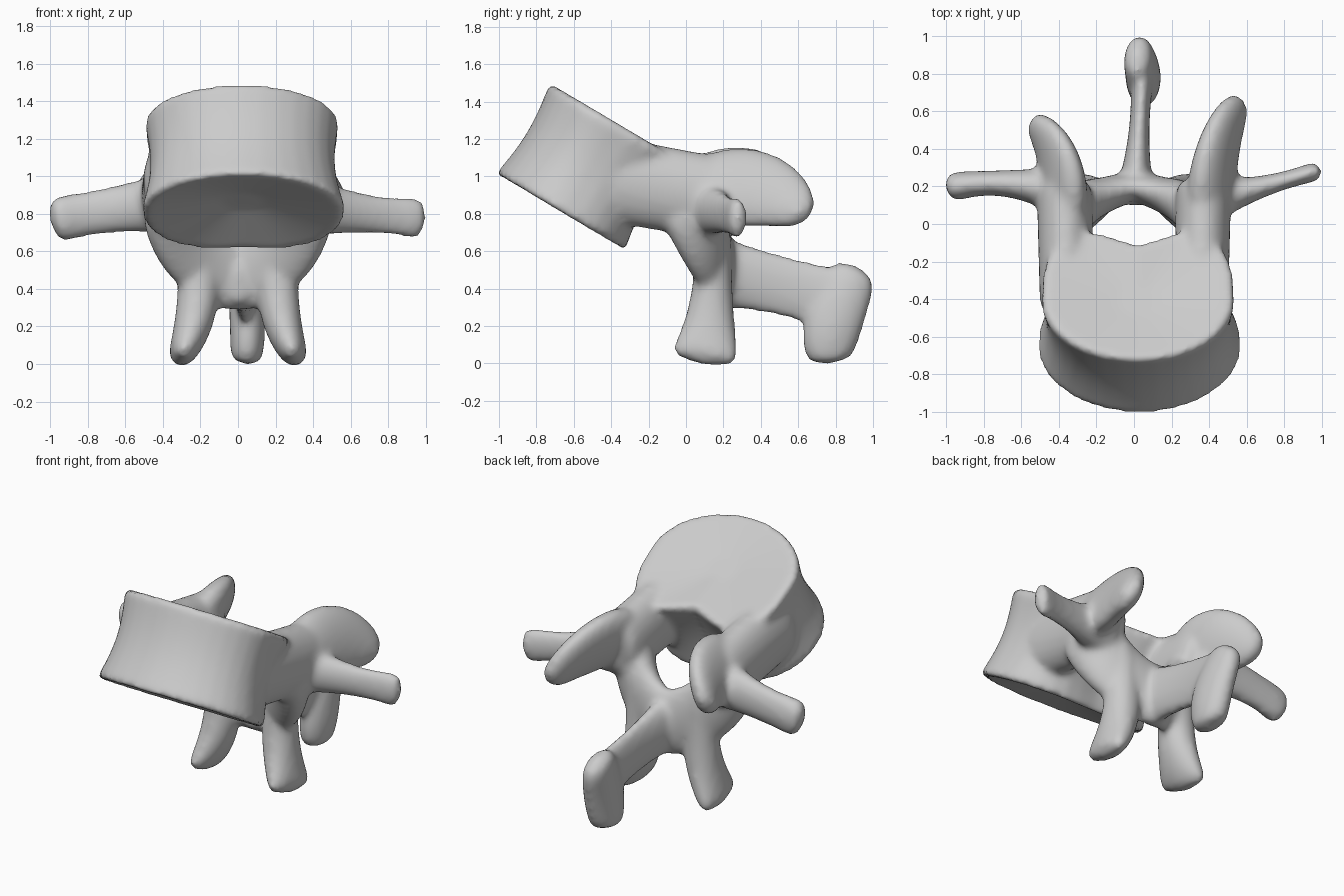
import bpy, bmesh, math
from mathutils import Vector

cube = bpy.data.objects.get("Cube")
if cube:
    bpy.data.objects.remove(cube, do_unlink=True)

SIDES = 32
STEPS = 24
ANGLES = [math.tau * k / SIDES for k in range(SIDES)]
ACROSS, BACK, UP = Vector((1, 0, 0)), Vector((0, 1, 0)), Vector((0, 0, 1))
bm = bmesh.new()


def skin(rings):
    """Closed surface through a list of equal-length rings."""
    rows = [[bm.verts.new(point) for point in ring] for ring in rings]
    for lower, upper in zip(rows, rows[1:]):
        for i in range(SIDES):
            bm.faces.new((lower[i - 1], lower[i], upper[i], upper[i - 1]))
    bm.faces.new(rows[0][::-1])
    bm.faces.new(rows[-1])


def blend(controls, u):
    """Bezier value of any number of control stations."""
    while len(controls) > 1:
        controls = [[p + (q - p) * u for p, q in zip(first, second)]
                    for first, second in zip(controls, controls[1:])]
    return controls[0]


def limb(wide, *controls):
    """Round-ended elliptical tube; a station is x, y, z, radius along wide, radius across."""
    rings = []
    for step in range(STEPS + 1):
        u = step / STEPS
        x, y, z, broad, thin = blend(controls, u)
        ahead = Vector(blend(controls, u + 0.01)[:3])
        behind = Vector(blend(controls, u - 0.01)[:3])
        tangent = (ahead - behind).normalized()
        side = (wide - tangent * wide.dot(tangent)).normalized()
        normal = tangent.cross(side)
        fullness = max(0.1, math.sqrt(1 - abs(2 * u - 1) ** 12))
        rings.append([Vector((x, y, z)) + fullness * (side * broad * math.cos(angle) + normal * thin * math.sin(angle))
                      for angle in ANGLES])
    skin(rings)


def pair(wide, *controls):
    """A limb on each side."""
    limb(wide, *controls)
    limb(wide, *[(-x, *rest) for x, *rest in controls])


# Vertebral body: kidney outline lofted along the tilted axis
depth = Vector((0, 0.86, -0.51))
axis = Vector((0, 0.51, 0.86))
low, high = Vector((0.03, -0.67, 0.8)), Vector((0.02, -0.4, 1.31))


def body_ring(t, scale, sink):
    centre = low.lerp(high, t) + axis * sink
    half_width = 0.55 - 0.03 * t
    ring = []
    for angle in ANGLES:
        x, s = math.cos(angle), math.sin(angle)
        if s > 0:
            # squarer back with a hollow for the canal
            square = 0.85 - 0.2 * t
            x = math.copysign(abs(x) ** square, x)
            hollow = (0.04 + 0.09 * t) * math.exp(-(x * half_width / 0.2) ** 2)
            s = (0.43 + 0.05 * t) * s ** square - hollow
        else:
            s *= 0.41 - 0.03 * t
        ring.append(centre + scale * (ACROSS * x * half_width + depth * s))
    return ring


# dished end plates with a waisted wall between them
plate = (0.2, 0.4, 0.6, 0.8, 0.95)
lower_plate = [body_ring(0, scale, 0.1 * (1 - scale)) for scale in plate]
wall = [body_ring(step / STEPS, 1 - 0.08 * math.sin(math.pi * step / STEPS), 0)
        for step in range(1, STEPS)]
upper_plate = [body_ring(1, scale, 0.05 * (scale - 1)) for scale in reversed(plate)]
skin(lower_plate + wall + upper_plate)

# Pedicles
pair(UP, (0.36, -0.5, 1, 0.23, 0.14), (0.37, 0.25, 0.87, 0.22, 0.15))

# Laminae: two halves of the arch behind the canal
pair(UP, (0.38, 0, 0.9, 0.18, 0.14), (0.3, 0.15, 0.5, 0.2, 0.1), (-0.1, 0.22, 0.48, 0.22, 0.07))

# Superior articular processes, leaning inwards at the top
limb(Vector((-0.4, 0, 1)), (0.4, 0, 0.9, 0.15, 0.12), (0.4, 0.4, 1.03, 0.32, 0.1), (0.57, 0.65, 0.77, 0.08, 0.06))
limb(Vector((0.4, 0, 1)), (-0.38, 0, 0.9, 0.15, 0.12), (-0.34, 0.36, 1.03, 0.32, 0.1), (-0.54, 0.54, 0.83, 0.08, 0.06))

# Transverse processes
limb(UP, (0.3, 0.1, 0.84, 0.18, 0.16), (0.7, 0.2, 0.8, 0.06, 0.01), (1, 0.29, 0.77, 0.12, 0.06))
limb(UP, (-0.3, 0.15, 0.86, 0.18, 0.16), (-0.7, 0.26, 0.83, 0.09, 0.02), (-1, 0.19, 0.76, 0.13, 0.09))

# Inferior articular processes
pair(BACK, (0.25, 0.14, 0.8, 0.1, 0.08), (0.14, 0.16, 0.3, 0.08, 0.15), (0.33, 0.09, 0, 0.2, 0.06))

# Spinous process: thin blade and thick upright end
limb(UP, (0, 0.1, 0.5, 0.2, 0.12), (0.03, 0.5, 0.43, 0.13, 0.01), (0.05, 0.9, 0.31, 0.18, 0.08))
limb(BACK, (0.04, 0.77, 0, 0.11, 0.08), (0.07, 0.74, 0.2, 0.2, 0.11), (0.01, 0.92, 0.52, 0.12, 0.07))

# Fuse the parts into one smooth bone
bmesh.ops.recalc_face_normals(bm, faces=bm.faces)
mesh = bpy.data.meshes.new("vertebra")
bm.to_mesh(mesh)
bm.free()
bone = bpy.data.objects.new("vertebra", mesh)
bpy.context.collection.objects.link(bone)

fuse = bone.modifiers.new("fuse", "REMESH")
fuse.mode = "VOXEL"
fuse.voxel_size = 0.02
fuse.use_smooth_shade = True
soften = bone.modifiers.new("soften", "SMOOTH")
soften.factor = 0.5
soften.iterations = 10

# Colour
colour = (0.6, 0.6, 0.6, 1)
grey = bpy.data.materials.new("bone grey")
grey.use_nodes = True
grey.diffuse_color = colour
grey.node_tree.nodes["Principled BSDF"].inputs["Base Color"].default_value = colour
mesh.materials.append(grey)
